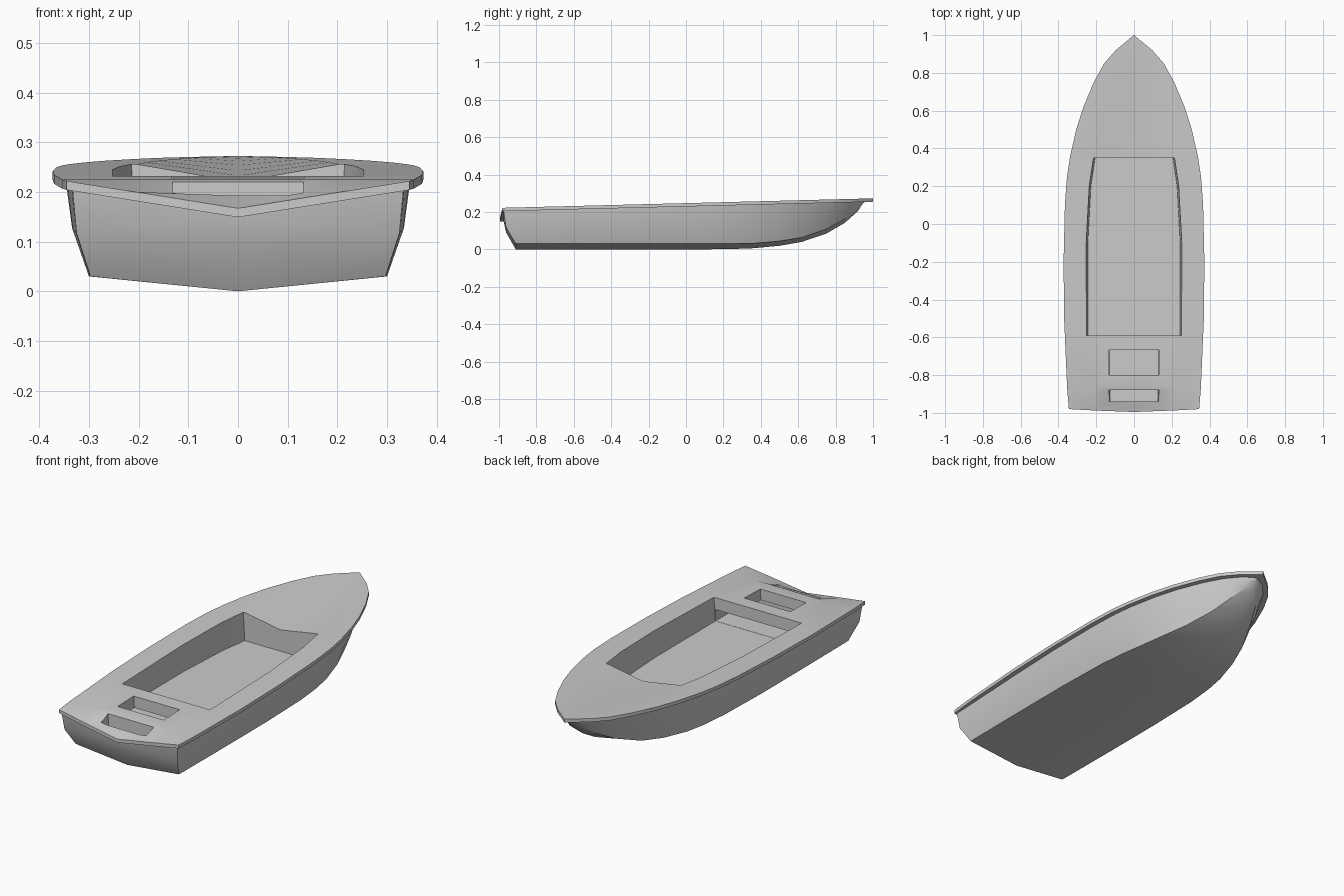
import bpy, bmesh
from mathutils import Matrix

if "Cube" in bpy.data.objects:
    bpy.data.objects.remove(bpy.data.objects["Cube"])

LIP = 0.018


def sheer(y):
    return 0.247 + 0.0255 * y


def dip(y):
    # shallow V in the foredeck behind the bow
    if y < 0.1:
        return 0
    if y < 0.36:
        return 0.035 * min(1, (y - 0.1) / 0.15)
    return 0.035 * max(0, 1 - (y - 0.36) / 0.6)


def make_object(name, bm):
    bmesh.ops.remove_doubles(bm, verts=bm.verts, dist=1e-4)
    bmesh.ops.dissolve_degenerate(bm, edges=bm.edges, dist=1e-5)
    bmesh.ops.recalc_face_normals(bm, faces=bm.faces)
    me = bpy.data.meshes.new(name)
    bm.to_mesh(me)
    bm.free()
    ob = bpy.data.objects.new(name, me)
    bpy.context.collection.objects.link(ob)
    return ob


# stations: y, deck half width, hull top half width, chine half width, chine z, keel z
stations = [
    (-0.98, .345, .333, .297, .03, 0),
    (-0.87, .354, .335, .298, .03, 0),
    (-0.50, .370, .344, .300, .03, 0),
    (-0.20, .373, .347, .300, .03, 0),
    (0.10, .366, .341, .292, .03, 0),
    (0.25, .355, .330, .277, .03, .002),
    (0.36, .338, .313, .258, .032, .006),
    (0.50, .306, .280, .222, .044, .019),
    (0.62, .268, .241, .180, .063, .040),
    (0.75, .213, .184, .122, .108, .084),
    (0.85, .158, .125, .075, .162, .142),
    (0.92, .097, .062, .034, .215, .205),
    (1.00, 0, 0, 0, .245, .245),
]

# hull and deck: half lofted from the stations, then mirrored
bm = bmesh.new()
V = bm.verts.new
rows = []
for i, (y, wd, ws, wc, zc, zk) in enumerate(stations):
    stern, bow = i == 0, i == len(stations) - 1
    d0 = 0.055 if stern else dip(y)
    d1 = 0.022 if stern else 0
    z = sheer(y)
    yc = -0.995 if stern else y
    ys = -0.975 if stern else (0.955 if bow else y)
    ym = -0.962 if stern else (0.952 if bow else y)
    yk = -0.91 if stern else (0.945 if bow else y)
    zs = sheer(ys) - LIP
    rows.append([
        V((0, yc, z - d0)), V((wd * 0.6, (yc + y) / 2, z - d1)), V((wd, y, z)),
        V((wd, y, z - LIP)), V((ws, ys, zs)),
        V(((ws + wc) / 2 + 0.03 * ws, ym, (zs + zc) / 2)),
        V((wc, yk, zc)), V((0, yk, zk))])
for a, b in zip(rows, rows[1:]):
    for j in range(7):
        bm.faces.new((a[j], a[j + 1], b[j + 1], b[j]))

# transom and its overhanging lip
T0, T1, T2, B2, S2, M, C, K = rows[0]
B0, B1 = [V((t.co.x, t.co.y, t.co.z - LIP)) for t in (T0, T1)]
S0, S1 = [V((t.co.x * .96, -0.975, t.co.z - LIP)) for t in (T0, T1)]
M0 = V((0, -0.962, 0.09))
for f in ((T0, T1, B1, B0), (T1, T2, B2, B1), (B0, B1, S1, S0), (B1, B2, S2, S1),
          (S0, S1, M, M0), (S1, S2, M), (M0, M, C, K)):
    bm.faces.new(f)
bmesh.ops.mirror(bm, geom=bm.verts[:] + bm.edges[:] + bm.faces[:],
                 matrix=Matrix.Identity(4), merge_dist=1e-4, axis='X')
boat = make_object("boat_hull", bm)


def prism(name, half, z0, z1, taper=1.0):
    """Symmetric outline given as right-hand (x, y) points, extruded in z."""
    pts = half + [(-x, y) for x, y in reversed(half)]
    bm = bmesh.new()
    lo = [bm.verts.new((x * taper, y, z0)) for x, y in pts]
    hi = [bm.verts.new((x, y, z1)) for x, y in pts]
    bm.faces.new(lo)
    bm.faces.new(hi)
    n = len(pts)
    for i in range(n):
        k = (i + 1) % n
        bm.faces.new((lo[i], lo[k], hi[k], hi[i]))
    ob = make_object(name, bm)
    ob.hide_render = True
    return ob


def block(name, x, y0, y1, z0, z1, taper=1.0):
    return prism(name, [(x, y0), (x, y1)], z0, z1, taper)


# openings: cockpit, space under the aft deck, hatch, stern slot
cutters = [
    prism("cockpit_cut", [(.257, -.59), (.257, -.1), (.24, .2), (.217, .35)], .11, .30, .95),
    block("under_deck_cut", .243, -.85, -.55, .111, .17),
    block("hatch_cut", .137, -.80, -.668, .15, .30, .93),
    block("slot_cut", .137, -.94, -.88, .15, .30, .93),
]
bpy.context.view_layer.objects.active = boat
boat.select_set(True)
for c in cutters:
    m = boat.modifiers.new(c.name, 'BOOLEAN')
    m.operation = 'DIFFERENCE'
    m.solver = 'EXACT'
    m.object = c
    bpy.ops.object.modifier_apply(modifier=m.name)
    bpy.data.objects.remove(c)

bpy.ops.object.shade_smooth_by_angle(angle=0.5)
